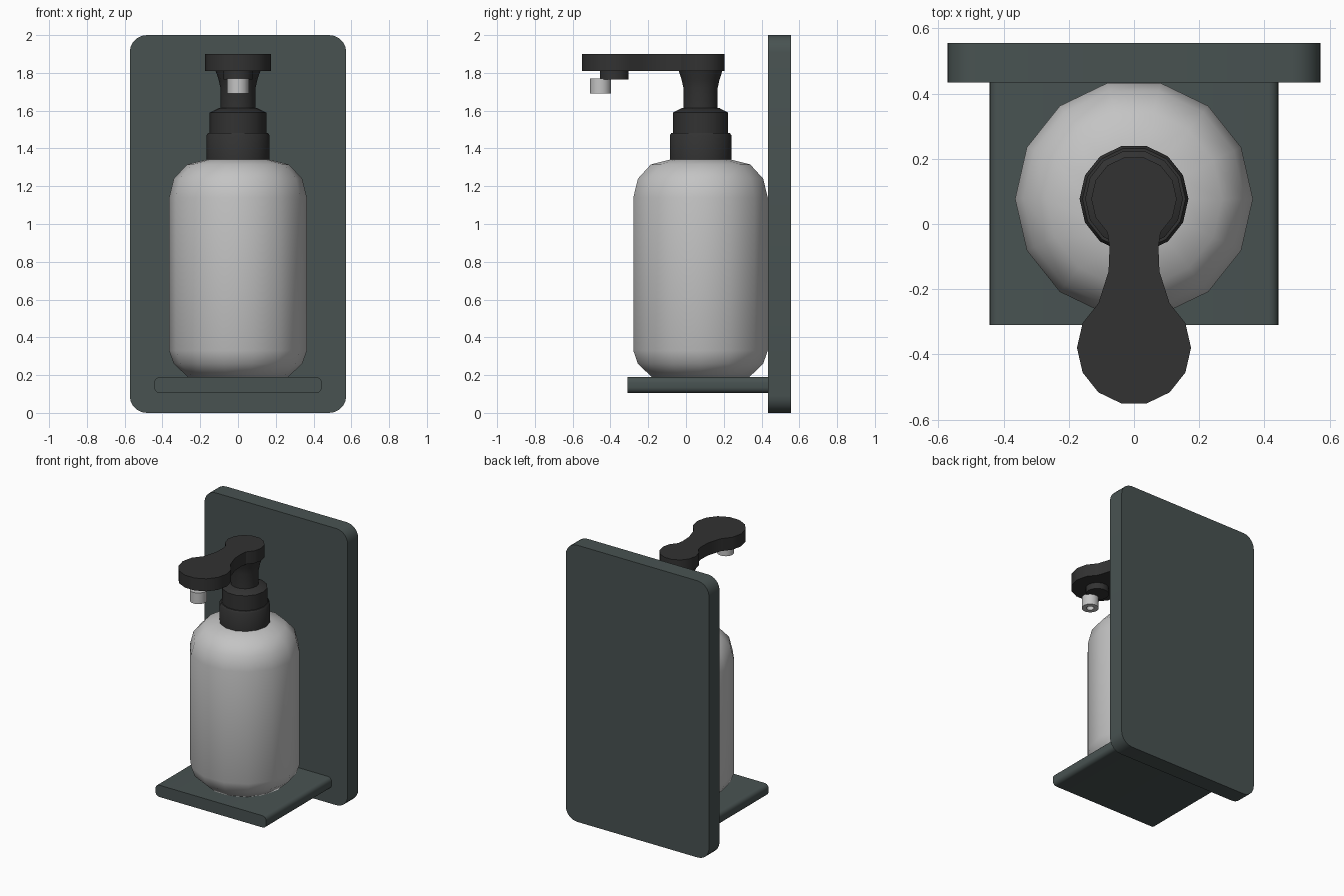
import bpy, bmesh
from math import cos, sin, pi, radians
from mathutils import Vector

cube = bpy.data.objects.get("Cube")
if cube:
    bpy.data.objects.remove(cube)

SIDES = 14          # shared side count of all round parts
PUMP_Y = 0.077      # axis of bottle and pump
HEAD_Y = -0.38      # centre of the press pad


def material(name, rgb):
    mat = bpy.data.materials.new(name)
    mat.use_nodes = True
    color = (*rgb, 1)
    mat.diffuse_color = color
    bsdf = next(n for n in mat.node_tree.nodes if n.type == 'BSDF_PRINCIPLED')
    bsdf.inputs["Base Color"].default_value = color
    return mat


slate = material("dark slate green", (0.065, 0.085, 0.083))
black = material("soft black", (0.032, 0.032, 0.032))
white = material("bottle white", (0.55, 0.55, 0.55))


def finish(name, bm, mat, angle):
    bmesh.ops.recalc_face_normals(bm, faces=bm.faces)
    mesh = bpy.data.meshes.new(name)
    bm.to_mesh(mesh)
    bm.free()
    mesh.materials.append(mat)
    obj = bpy.data.objects.new(name, mesh)
    bpy.context.collection.objects.link(obj)
    bpy.ops.object.select_all(action='DESELECT')
    obj.select_set(True)
    bpy.context.view_layer.objects.active = obj
    bpy.ops.object.shade_smooth_by_angle(angle=radians(angle))
    return obj


def prism(name, outline, depth, mat):
    """Extrude a closed outline of 3D points along a vector."""
    bm = bmesh.new()
    face = bm.faces.new([bm.verts.new(p) for p in outline])
    new = bmesh.ops.extrude_face_region(bm, geom=[face])["geom"]
    verts = [v for v in new if isinstance(v, bmesh.types.BMVert)]
    bmesh.ops.translate(bm, verts=verts, vec=Vector(depth))
    return finish(name, bm, mat, 30)


def rounded_panel(name, half_width, z0, z1, y0, y1, radius, mat):
    """Panel with rounded corners seen from the front."""
    points = []
    corners = [(1, z1 - radius), (-1, z1 - radius),
               (-1, z0 + radius), (1, z0 + radius)]
    for i, (side, z) in enumerate(corners):
        for k in range(6):
            a = (i + k / 5) * pi / 2
            points.append((side * (half_width - radius) + radius * cos(a),
                           y0, z + radius * sin(a)))
    return prism(name, points, (0, y1 - y0, 0), mat)


def lathe(name, profile, y, mat, angle=35):
    """Spin a (radius, z) profile around a vertical axis."""
    bm = bmesh.new()
    rings = []
    for r, z in profile:
        rings.append([bm.verts.new((r * cos(2 * pi * k / SIDES),
                                    y + r * sin(2 * pi * k / SIDES), z))
                      for k in range(SIDES)])
    for low, high in zip(rings, rings[1:]):
        for k in range(SIDES):
            n = (k + 1) % SIDES
            bm.faces.new((low[k], low[n], high[n], high[k]))
    bm.faces.new(rings[0])
    bm.faces.new(rings[-1])
    return finish(name, bm, mat, angle)


# Wall mount
rounded_panel("back_plate", 0.573, 0, 2, 0.435, 0.555, 0.09, slate)
rounded_panel("shelf", 0.443, 0.105, 0.19, -0.31, 0.44, 0.03, slate)

# Bottle
lathe("bottle", [(0.265, 0.19), (0.34, 0.26), (0.365, 0.33), (0.365, 1.14),
                 (0.34, 1.24), (0.27, 1.315), (0.15, 1.345)],
      PUMP_Y, white, 45)

# Pump collars and neck
lathe("lower_collar", [(0.167, 1.34), (0.167, 1.47), (0.158, 1.483)],
      PUMP_Y, black)
lathe("upper_collar", [(0.15, 1.48), (0.15, 1.59), (0.1, 1.615)],
      PUMP_Y, black)
lathe("pump_neck", [(0.093, 1.6), (0.093, 1.72), (0.103, 1.765),
                    (0.12, 1.815)], PUMP_Y, black)


# Press head: two round pads joined by a narrow waist
def arc(radius, cy, steps):
    return [(radius * cos(2 * pi * s / SIDES),
             cy + radius * sin(2 * pi * s / SIDES)) for s in steps]


right = (arc(0.175, HEAD_Y, range(-3, 3)) + [(0.078, -0.145), (0.075, -0.07)]
         + arc(0.131, PUMP_Y, range(-2, 4)))
loop = right + [(-x, y) for x, y in reversed(right)]
prism("press_head", [(x, y, 1.81) for x, y in loop], (0, 0, 0.09), black)

# Spout
lathe("spout_base", [(0.078, 1.765), (0.078, 1.812)], HEAD_Y, black)
lathe("spout_nozzle", [(0.025, 1.75), (0.025, 1.69), (0.057, 1.69),
                       (0.057, 1.77)], -0.453, white)
